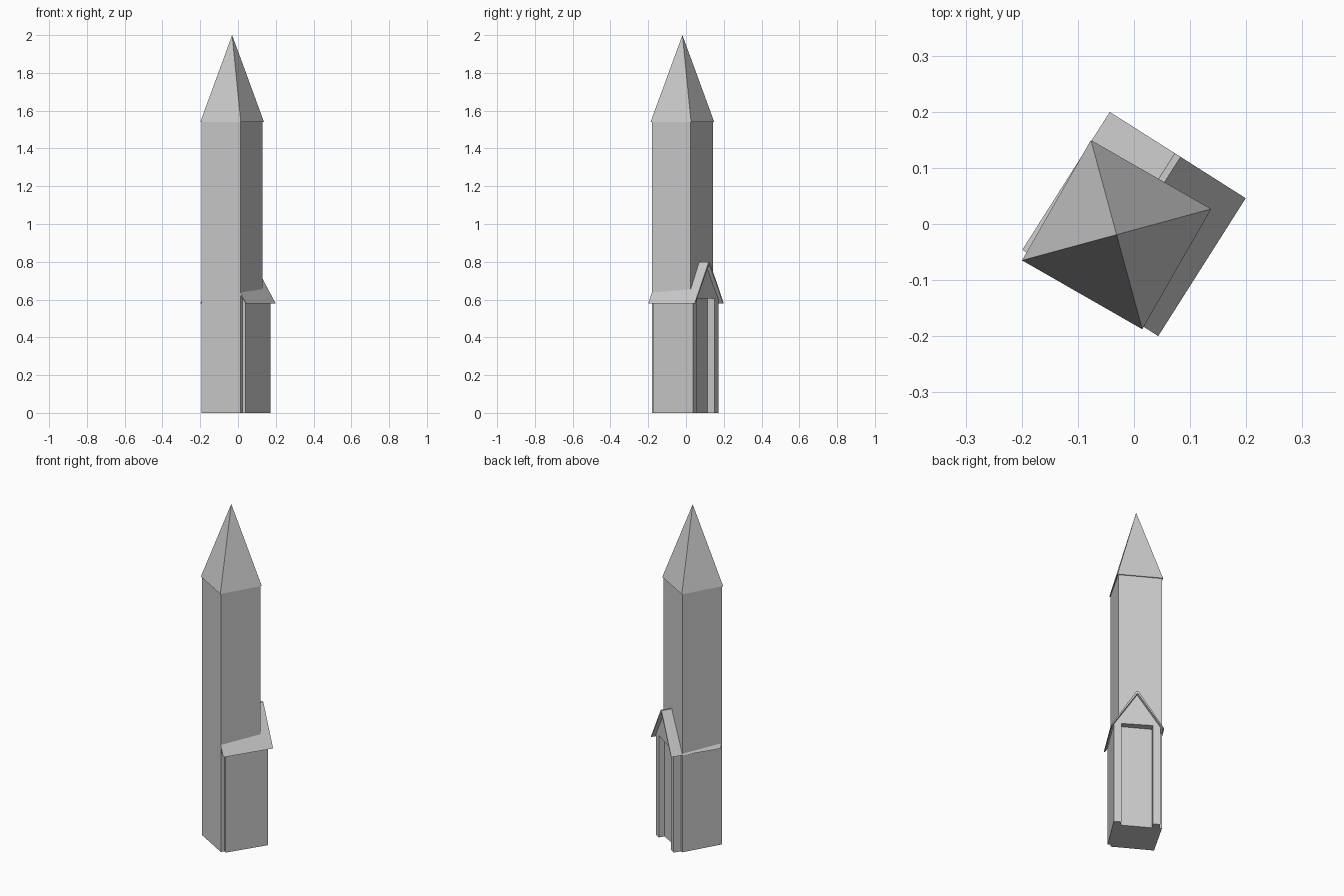
import bpy, bmesh
from math import radians
from mathutils import Matrix, Vector

if "Cube" in bpy.data.objects:
    bpy.data.objects.remove(bpy.data.objects["Cube"])


def prism(name, profile, vec, matrix):
    """Extrude a closed 3D outline along vec and place it with matrix."""
    bm = bmesh.new()
    face = bm.faces.new([bm.verts.new(p) for p in profile])
    ext = bmesh.ops.extrude_face_region(bm, geom=[face], use_keep_orig=True)
    moved = [g for g in ext["geom"] if isinstance(g, bmesh.types.BMVert)]
    bmesh.ops.translate(bm, verts=moved, vec=Vector(vec))
    return finish(name, bm, matrix)


def finish(name, bm, matrix):
    bmesh.ops.recalc_face_normals(bm, faces=bm.faces[:])
    mesh = bpy.data.meshes.new(name)
    bm.to_mesh(mesh)
    bm.free()
    obj = bpy.data.objects.new(name, mesh)
    bpy.context.collection.objects.link(obj)
    obj.matrix_world = matrix
    return obj


def mirrored(right):
    """Complete a right-half outline with its left half."""
    return right + [(-x, y) for x, y in reversed(right) if x != 0]


chapel = Matrix.Rotation(radians(-32.4), 4, "Z")
tower = Matrix.Translation((-0.031, -0.019, 0)) @ Matrix.Rotation(radians(-29.8), 4, "Z")

# Tower shaft
s = 0.118
prism("tower_shaft", [(-s, -s, 0), (s, -s, 0), (s, s, 0), (-s, s, 0)], (0, 0, 1.54), tower)

# Pyramid spire with a slight overhang
bm = bmesh.new()
s = 0.1235
base = [bm.verts.new((x, y, 1.54)) for x, y in ((-s, -s), (s, -s), (s, s), (-s, s))]
tip = bm.verts.new((0, 0, 2))
bm.faces.new(base)
for i in range(4):
    bm.faces.new((base[i], base[(i + 1) % 4], tip))
finish("spire", bm, tower)

# Chapel walls, with an entrance recess that runs back to the tower
plan = mirrored([(0.125, -0.124), (0.125, 0.124), (0.085, 0.124), (0.085, 0.08)])
prism("chapel_walls", [(x, y, 0) for x, y in plan], (0, 0, 0.606), chapel)

# Gable block above the recess
gable = mirrored([(0.12, 0.606), (0, 0.79)])
prism("gable", [(x, -0.124, z) for x, z in gable], (0, 0.248, 0), chapel)

# Thin pitched roof with a narrow flat ridge
roof = [(0.137, 0.58), (0.1435, 0.58), (0.006, 0.798),
        (-0.006, 0.798), (-0.1435, 0.58), (-0.137, 0.58), (0, 0.787)]
prism("roof", [(x, -0.1455, z) for x, z in roof], (0, 0.291, 0), chapel)
